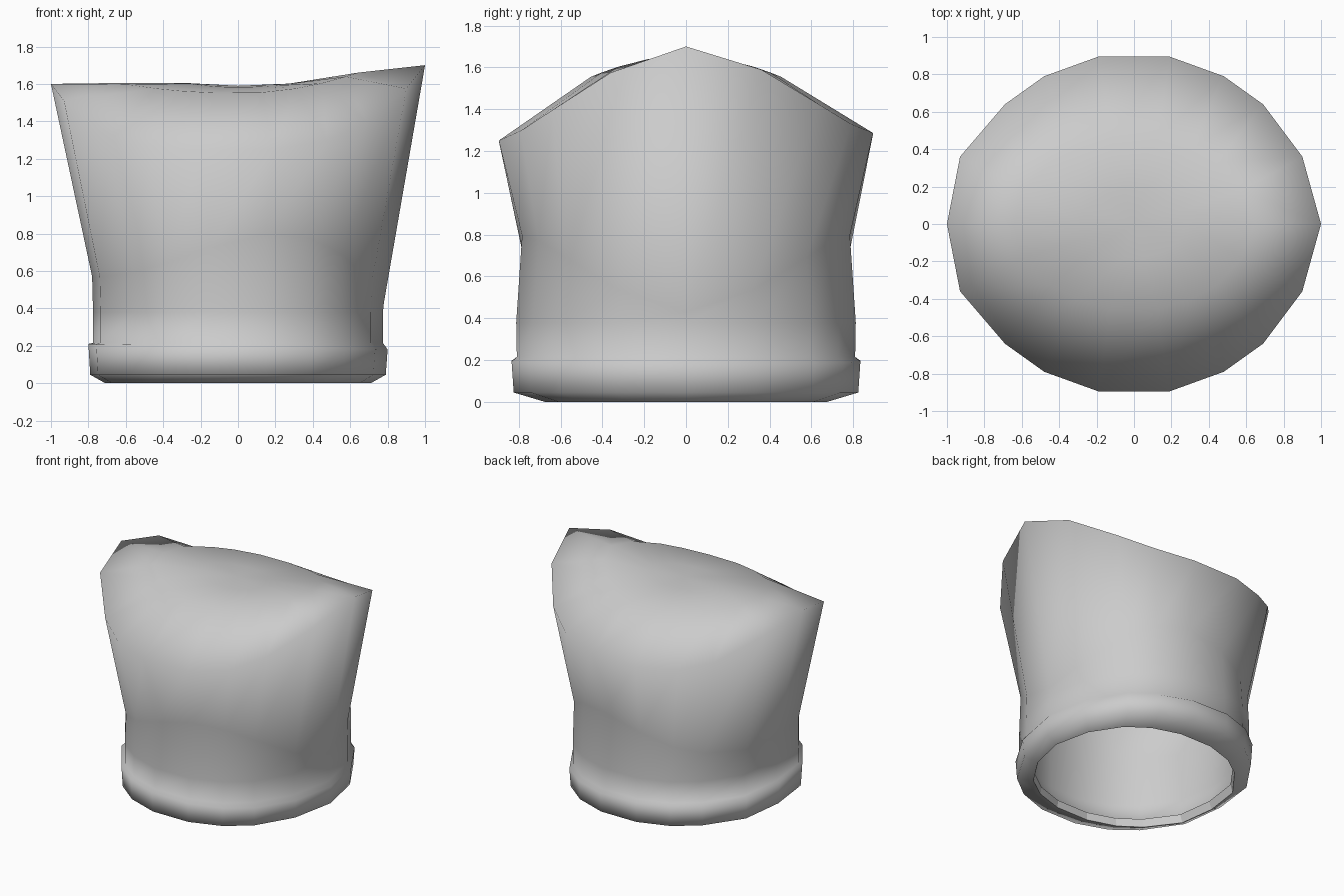
import bpy
import bmesh

cube = bpy.data.objects.get("Cube")
if cube:
    bpy.data.objects.remove(cube, do_unlink=True)

grey = bpy.data.materials.new("plain grey")
grey.use_nodes = True
colour = (0.6, 0.6, 0.6, 1)
grey.diffuse_color = colour
grey.node_tree.nodes["Principled BSDF"].inputs["Base Color"].default_value = colour

# Quarter outlines of the eighteen-sided flared rim, back half mirrored to the front
half = [(1, 0), (.9, .36), (.69, .64), (.48, .79), (.19, .895),
        (-.19, .895), (-.48, .79), (-.69, .64), (-.93, .36), (-1, 0)]
outline = half + [(x, -y) for x, y in reversed(half[1:-1])]
PEAK = 1.59


def level_ring(rx, ry, z):
    """Slightly squared ring; z is a number or a rule of the outline x."""
    ring = []
    for x, y in outline:
        k = 1 + .17 * (x * y) ** 2
        ring.append((x * rx * k, y * ry / .895 * k, z(x) if callable(z) else z))
    return ring


def waist_height(x):
    return .5 - .07 * x + .27 * (1 - x * x) * (1 + x)


def collar_top(x):
    return .195 - .015 * x


def rim_ring(inset=0, drop=0):
    """Rim is low at front and back and rises to the two side peaks."""
    k = 1 - inset
    ring = []
    for x, y in outline:
        lift = .435 * x ** 3 if x > 0 else .335 * x ** 4
        ring.append((x * k, y * k, 1.265 + lift + .02 * y - drop))
    return ring


def crown_ring(sx, sy, rise, sag, drop=0):
    """Dome ring, sagging at front and back and lifted at the taller side."""
    return [(x * sx, y * sy, PEAK - sag * (1 - x * x)
             + (rise if x > 0 else .015) * x * x - drop) for x, y in outline]


# Lining, turned lower lip, outer wall and domed cap as one run of rings
lining = [crown_ring(.28, .2, .012, .008, .07), crown_ring(.62, .49, .07, .04, .07),
          rim_ring(.07, .08), level_ring(.73, .74, waist_height),
          level_ring(.72, .74, .2), level_ring(.72, .72, .08)]
lip = [level_ring(.69, .67, .06), level_ring(.71, .67, 0)]
wall = [level_ring(.79, .82, .045), level_ring(.8, .83, collar_top),
        level_ring(.775, .805, .215), level_ring(.775, .808, .38),
        level_ring(.78, .78, waist_height)]
cap = [rim_ring(), crown_ring(.64, .51, .07, .04), crown_ring(.28, .2, .012, .008)]
rings = lining + lip + wall + cap

bm = bmesh.new()
loops = [[bm.verts.new(p) for p in ring] for ring in rings]
n = len(outline)
for level, (a, b) in enumerate(zip(loops, loops[1:])):
    for i in range(n):
        j = (i + 1) % n
        face = bm.faces.new((a[i], a[j], b[j], b[i]))
        # The narrow inner lip is faceted, everything else is soft
        face.smooth = level != len(lining)
for loop, z in ((loops[0], PEAK - .07), (loops[-1], PEAK)):
    centre = bm.verts.new((0, 0, z))
    for i in range(n):
        bm.faces.new((loop[i], loop[(i + 1) % n], centre)).smooth = True
bmesh.ops.recalc_face_normals(bm, faces=bm.faces)

mesh = bpy.data.meshes.new("flared_cap")
bm.to_mesh(mesh)
bm.free()
mesh.materials.append(grey)
flared_cap = bpy.data.objects.new("flared_cap", mesh)
bpy.context.collection.objects.link(flared_cap)
